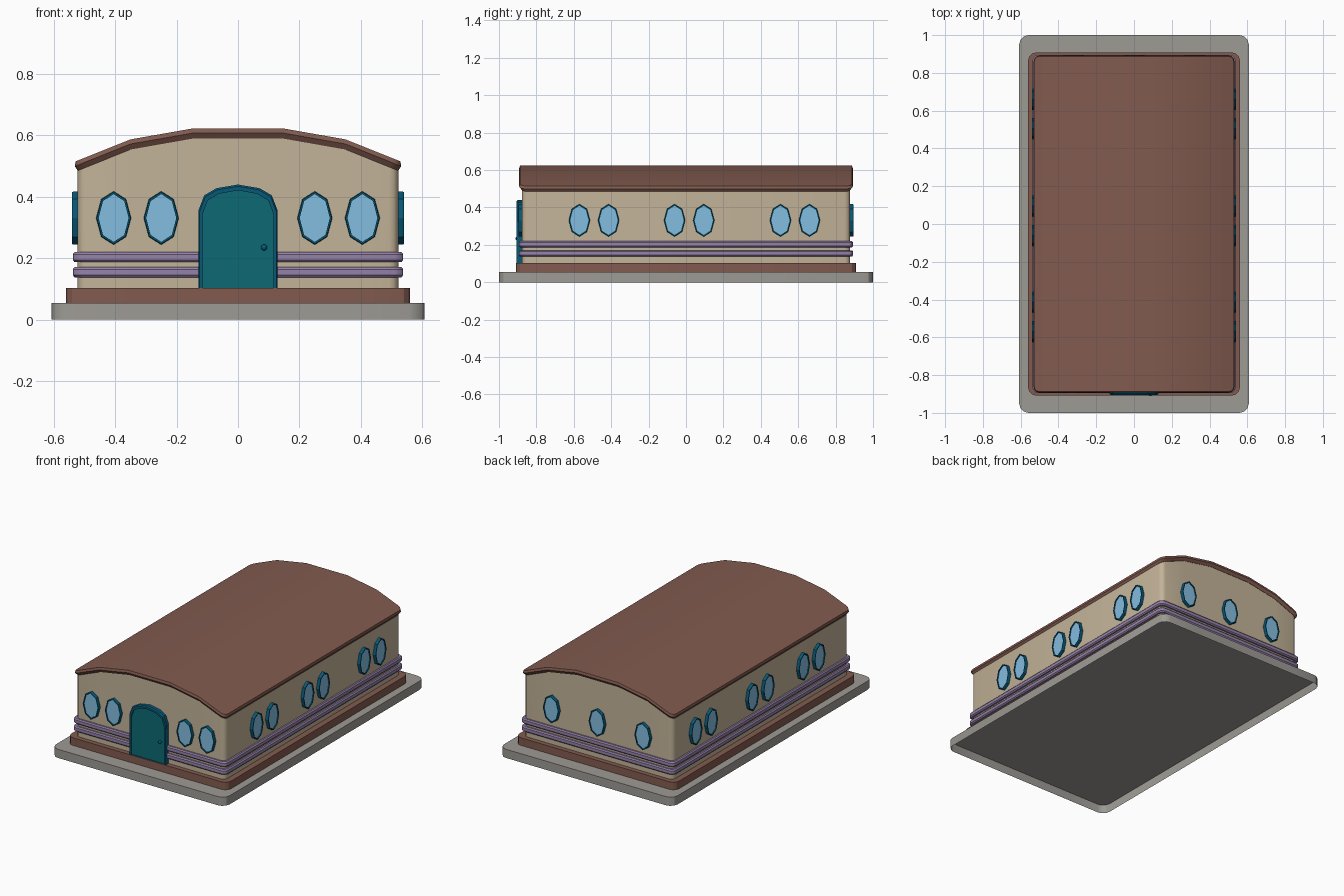
import bpy, bmesh, math
from mathutils import Matrix, Vector

if "Cube" in bpy.data.objects:
    bpy.data.objects.remove(bpy.data.objects["Cube"])


def material(name, r, g, b):
    lin = lambda c: ((c / 255 + 0.055) / 1.055) ** 2.4
    m = bpy.data.materials.new(name)
    m.diffuse_color = (lin(r), lin(g), lin(b), 1)
    m.use_nodes = True
    m.node_tree.nodes["Principled BSDF"].inputs["Base Color"].default_value = m.diffuse_color
    return m


STONE = material("grey stone", 158, 155, 149)
BROWN = material("brown roof", 130, 91, 79)
CREAM = material("cream wall", 196, 180, 153)
PURPLE = material("purple trim", 150, 130, 170)
FRAME = material("dark teal frame", 6, 88, 118)
GLASS = material("blue glass", 132, 189, 224)
DOOR = material("teal door", 12, 105, 116)


def finish(name, bm, mats, angle=30):
    me = bpy.data.meshes.new(name)
    bm.to_mesh(me)
    bm.free()
    for m in mats:
        me.materials.append(m)
    ob = bpy.data.objects.new(name, me)
    bpy.context.collection.objects.link(ob)
    bpy.ops.object.select_all(action='DESELECT')
    ob.select_set(True)
    bpy.context.view_layer.objects.active = ob
    bpy.ops.object.shade_smooth_by_angle(angle=math.radians(angle))
    return ob


def bridge(bm, rings):
    n = len(rings[0])
    for a, b in zip(rings, rings[1:]):
        for i in range(n):
            j = (i + 1) % n
            bm.faces.new((a[i], a[j], b[j], b[i]))


def arch(x):
    # Height of the roof surface across the building
    pts = [(0, .623), (.145, .623), (.35, .587), (.532, .514), (.7, .45)]
    for (x0, z0), (x1, z1) in zip(pts, pts[1:]):
        if abs(x) <= x1:
            return z0 + (z1 - z0) * (abs(x) - x0) / (x1 - x0)


def layer(name, mat, rings, r=.03, top=True):
    """Rounded rectangle layer, open below, from rings (half x, half y, height, follows arch)."""
    bm = bmesh.new()
    loops = []
    for hx, hy, z, arched in rings:
        half = [(hx - r + r * math.cos(t), r * math.sin(t) + hy - r)
                for t in (math.pi / 6 * k for k in range(4))]
        half += [(.35, hy), (.145, hy)]
        half += [(-x, y) for x, y in reversed(half)]
        outline = half + [(x, -y) for x, y in reversed(half)]
        loops.append([bm.verts.new((x, y, z + (arch(x) if arched else 0))) for x, y in outline])
    bridge(bm, loops)
    # Cap the top with strips running front to back
    n, ring = len(loops[0]), loops[-1]
    if top:
        for i in range(n // 2 - 1):
            bm.faces.new((ring[i], ring[i + 1], ring[n - 2 - i], ring[n - 1 - i]))
    return finish(name, bm, [mat])


def framed(name, outer, inner, depth, panel_depth, mats, place):
    """Raised frame around a recessed panel, standing on a wall."""
    bm = bmesh.new()
    mix = [(a * .7 + c * .3, b * .7 + d * .3) for (a, b), (c, d) in zip(outer, inner)]
    profile = [(outer, 0), (outer, depth * .75), (mix, depth), (inner, depth), (inner, panel_depth)]
    loops = [[bm.verts.new((x, -d, z)) for x, z in pts] for pts, d in profile]
    bridge(bm, loops)
    bm.faces.new(loops[-1]).material_index = 1
    bm.transform(place)
    return finish(name, bm, mats, 20)


# Hollow base slab, plinth and walls
layer("base_slab", STONE, [(.608, 1, 0, 0), (.608, 1, .055, 0)], .05)
layer("plinth", BROWN, [(.56, .908, .055, 0), (.56, .908, .103, 0)], .04)
layer("walls", CREAM, [(.522, .878, .103, 0), (.522, .878, -.025, 1)], top=False)

# Arched roof with sloping underside lip
layer("roof", BROWN, [(.518, .874, -.033, 1), (.522, .88, -.033, 1),
                      (.531, .892, -.015, 1), (.529, .888, 0, 1)])

# Chamfered trim bands
for i, z in enumerate((.138, .187)):
    layer(f"trim_band_{i + 1}", PURPLE,
          [(.522, .878, z, 0), (.532, .888, z, 0), (.538, .894, z + .007, 0),
           (.538, .894, z + .026, 0), (.532, .888, z + .033, 0), (.522, .878, z + .033, 0)], top=False)


# Octagonal oval windows on every wall
def oval(a, b):
    return [(a * math.cos(k * math.pi / 4), b * math.sin(k * math.pi / 4)) for k in range(8)]


def window(name, x, y, turn):
    place = Matrix.Translation((x, y, .331)) @ Matrix.Rotation(math.radians(turn), 4, 'Z')
    framed(name, oval(.057, .087), oval(.049, .078), .018, .012, [FRAME, GLASS], place)


for i, x in enumerate((-.405, -.25, .25, .405)):
    window(f"front_window_{i + 1}", x, -.878, 0)
for i, x in enumerate((-.32, 0, .32)):
    window(f"back_window_{i + 1}", x, .878, 180)
for i, y in enumerate((-.57, -.414, -.061, .095, .505, .66)):
    window(f"right_window_{i + 1}", .522, y, 90)
    window(f"left_window_{i + 1}", -.522, y, -90)

# Arched door with frame
half = [(.129, 0), (.129, .252), (.11, .302), (.07, .325)]
door = half + [(0, .337)] + [(-x, z) for x, z in reversed(half)]
panel = [(x * .9, z * .944) for x, z in door]
framed("door", door, panel, .027, .019, [FRAME, DOOR], Matrix.Translation((0, -.878, .103)))

# Door knob
bm = bmesh.new()
bmesh.ops.create_uvsphere(bm, u_segments=12, v_segments=8, radius=.01,
                          matrix=Matrix.Translation(Vector((.085, -.902, .235))))
finish("door_knob", bm, [FRAME], 60)
